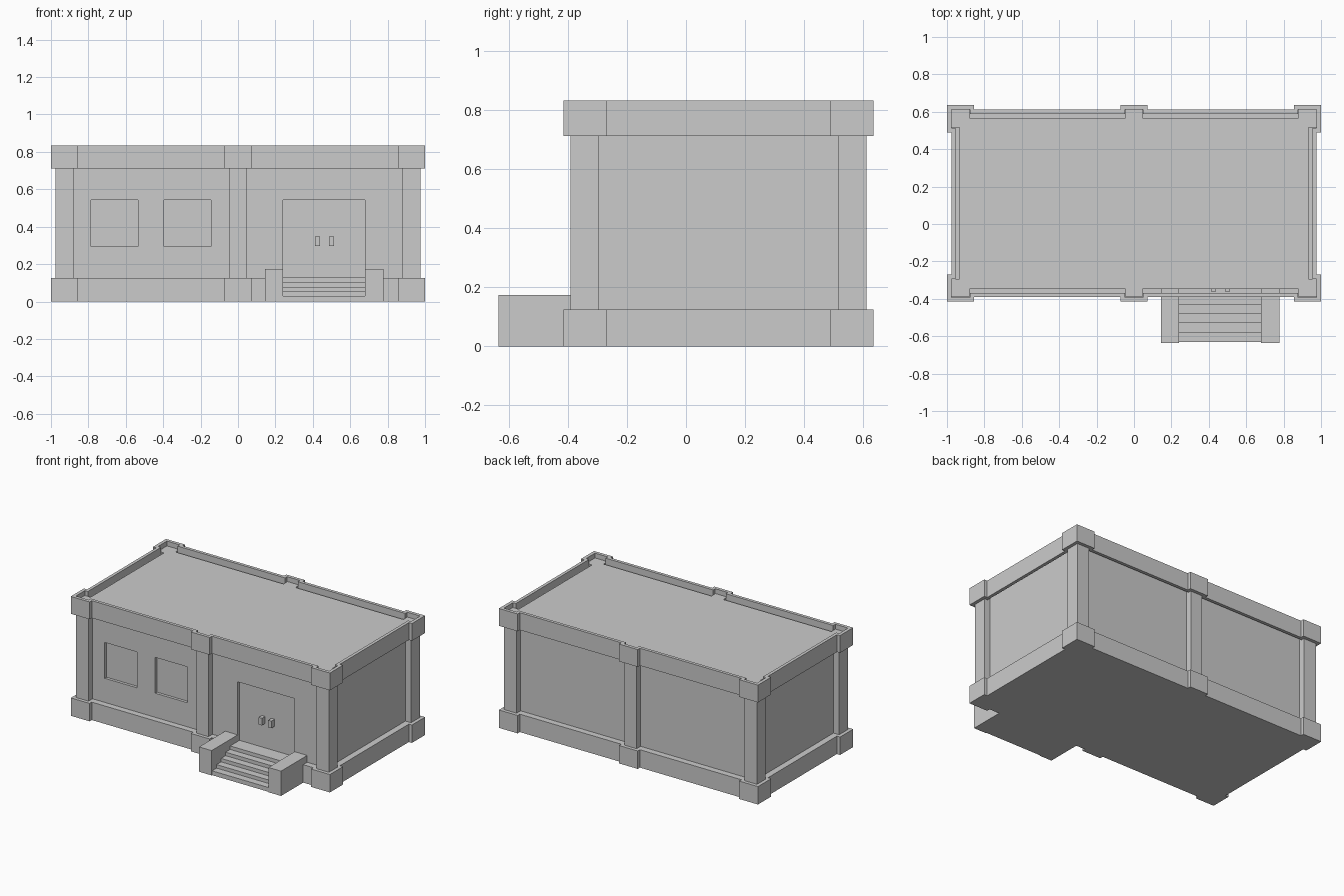
import bpy, bmesh

if "Cube" in bpy.data.objects:
    bpy.data.objects.remove(bpy.data.objects["Cube"])

CY = 0.11  # building centre in y (steps push the overall centre forward)


def contour(X, Y, c, m, d):
    """Rectangular plan with square corner posts and a mid post front and back."""
    q = [(m, Y), (m, Y - d), (X - c, Y - d), (X - c, Y), (X, Y), (X, Y - c), (X - d, Y - c)]
    pts = list(q)
    pts += [(x, -y) for x, y in reversed(q)]
    pts += [(-x, -y) for x, y in q]
    pts += [(-x, y) for x, y in reversed(q)]
    return [(x, y + CY) for x, y in pts]


def finish(name, bm):
    bmesh.ops.recalc_face_normals(bm, faces=bm.faces)
    me = bpy.data.meshes.new(name)
    bm.to_mesh(me)
    bm.free()
    ob = bpy.data.objects.new(name, me)
    bpy.context.collection.objects.link(ob)
    return ob


def prism(name, lower, upper):
    """Solid between two matching 3D loops."""
    bm = bmesh.new()
    a = [bm.verts.new(p) for p in lower]
    b = [bm.verts.new(p) for p in upper]
    bm.faces.new(a)
    bm.faces.new(b)
    for i in range(len(a)):
        j = (i + 1) % len(a)
        bm.faces.new((a[i], a[j], b[j], b[i]))
    return finish(name, bm)


def plan_prism(name, pts, z0, z1):
    return prism(name, [(x, y, z0) for x, y in pts], [(x, y, z1) for x, y in pts])


def box(name, x0, x1, y0, y1, z0, z1):
    return plan_prism(name, [(x0, y0), (x1, y0), (x1, y1), (x0, y1)], z0, z1)


def ring(name, outer, inner, z0, z1):
    bm = bmesh.new()
    loops = [[bm.verts.new((x, y, z)) for x, y in pts]
             for pts, z in ((outer, z0), (outer, z1), (inner, z1), (inner, z0))]
    n = len(outer)
    for k in range(4):
        a, b = loops[k], loops[(k + 1) % 4]
        for i in range(n):
            j = (i + 1) % n
            bm.faces.new((a[i], a[j], b[j], b[i]))
    return finish(name, bm)


# plinth, walls with pilasters and flat roof, parapet band
outer = contour(1.0, 0.525, 0.145, 0.072, 0.024)
inner = contour(0.977, 0.502, 0.099, 0.049, 0.023)
plan_prism("plinth", outer, 0, 0.125)
walls = plan_prism("walls", contour(0.976, 0.501, 0.096, 0.046, 0.044), 0.1, 0.80)
ring("parapet", outer, inner, 0.712, 0.833)

# window and door recesses
wall_y = CY - 0.501 + 0.044
back_y = wall_y + 0.02
openings = {"window_cutter_left": (-0.786, -0.535, 0.293),
            "window_cutter_right": (-0.396, -0.145, 0.293),
            "door_cutter": (0.24, 0.68, 0.11)}
for name, (x0, x1, z0) in openings.items():
    cutter = box(name, x0, x1, wall_y - 0.05, back_y, z0, 0.543)
    cutter.hide_render = True
    cutter.hide_viewport = True
    mod = walls.modifiers.new(name, 'BOOLEAN')
    mod.operation = 'DIFFERENCE'
    mod.solver = 'EXACT'
    mod.object = cutter

# door handles
for side, x in (("left", 0.413), ("right", 0.487)):
    box("door_handle_" + side, x, x + 0.025, back_y - 0.035, back_y + 0.005, 0.297, 0.347)

# stair cheek walls
for side, x in (("left", 0.144), ("right", 0.68)):
    box("stair_cheek_" + side, x, x + 0.097, -0.635, wall_y + 0.005, 0, 0.173)

# steps: stepped side profile extruded across
profile = [(back_y, 0), (-0.63, 0)]
y = -0.63
for i in range(5):
    z = 0.03 + i * 0.0243
    profile.append((y, z))
    y = -0.63 + 0.05 * (i + 1) if i < 4 else back_y
    profile.append((y, z))
prism("steps", [(0.24, y, z) for y, z in profile], [(0.68, y, z) for y, z in profile])
